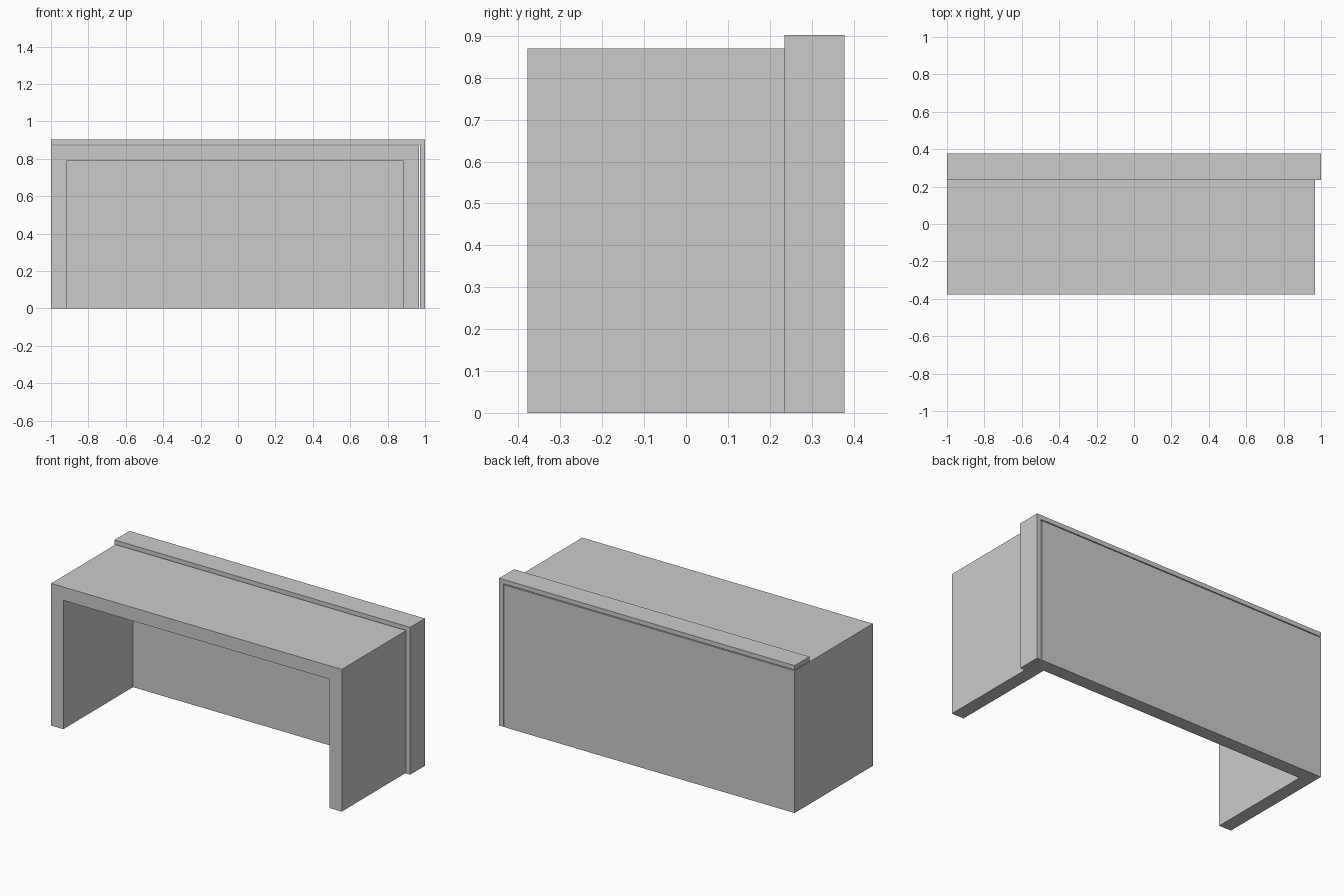
import bpy, bmesh

if "Cube" in bpy.data.objects:
    bpy.data.objects.remove(bpy.data.objects["Cube"])

def extrude_profile(name, points, y0, y1):
    """Solid made from an x/z outline extruded along y."""
    bm = bmesh.new()
    face = bm.faces.new([bm.verts.new((x, y0, z)) for x, z in points])
    grown = bmesh.ops.extrude_face_region(bm, geom=[face])["geom"]
    verts = [v for v in grown if isinstance(v, bmesh.types.BMVert)]
    bmesh.ops.translate(bm, verts=verts, vec=(0, y1 - y0, 0))
    bmesh.ops.recalc_face_normals(bm, faces=bm.faces[:])
    mesh = bpy.data.meshes.new(name)
    bm.to_mesh(mesh)
    bm.free()
    obj = bpy.data.objects.new(name, mesh)
    bpy.context.collection.objects.link(obj)
    return obj

def rect(x0, x1, z0, z1):
    return [(x0, z0), (x1, z0), (x1, z1), (x0, z1)]

FRONT, BACK = -0.378, 0.378
RIGHT, TOP = 0.967, 0.87      # outer limits of the desk body
WALL = 0.082                  # panel thickness
GAP = 0.005                   # shadow gap between body and trim

# Desk body: top, two sides and back panel, hollow at the front and below
body = extrude_profile("desk_body", rect(-1, RIGHT, 0, TOP), FRONT, BACK)
cutter = extrude_profile("knee_space_cutter",
                         rect(-1 + WALL, RIGHT - WALL, -0.2, TOP - WALL),
                         FRONT - 0.2, BACK - WALL)
cutter.hide_render = True
cutter.hide_viewport = True
cutter.display_type = 'WIRE'
cut = body.modifiers.new("knee_space", 'BOOLEAN')
cut.operation = 'DIFFERENCE'
cut.solver = 'EXACT'
cut.object = cutter

# L-shaped trim running over the top and down the right side
extrude_profile("rear_trim", [
    (-1, TOP + GAP), (RIGHT + GAP, TOP + GAP), (RIGHT + GAP, 0),
    (1, 0), (1, 0.902), (-1, 0.902)], 0.235, BACK)
